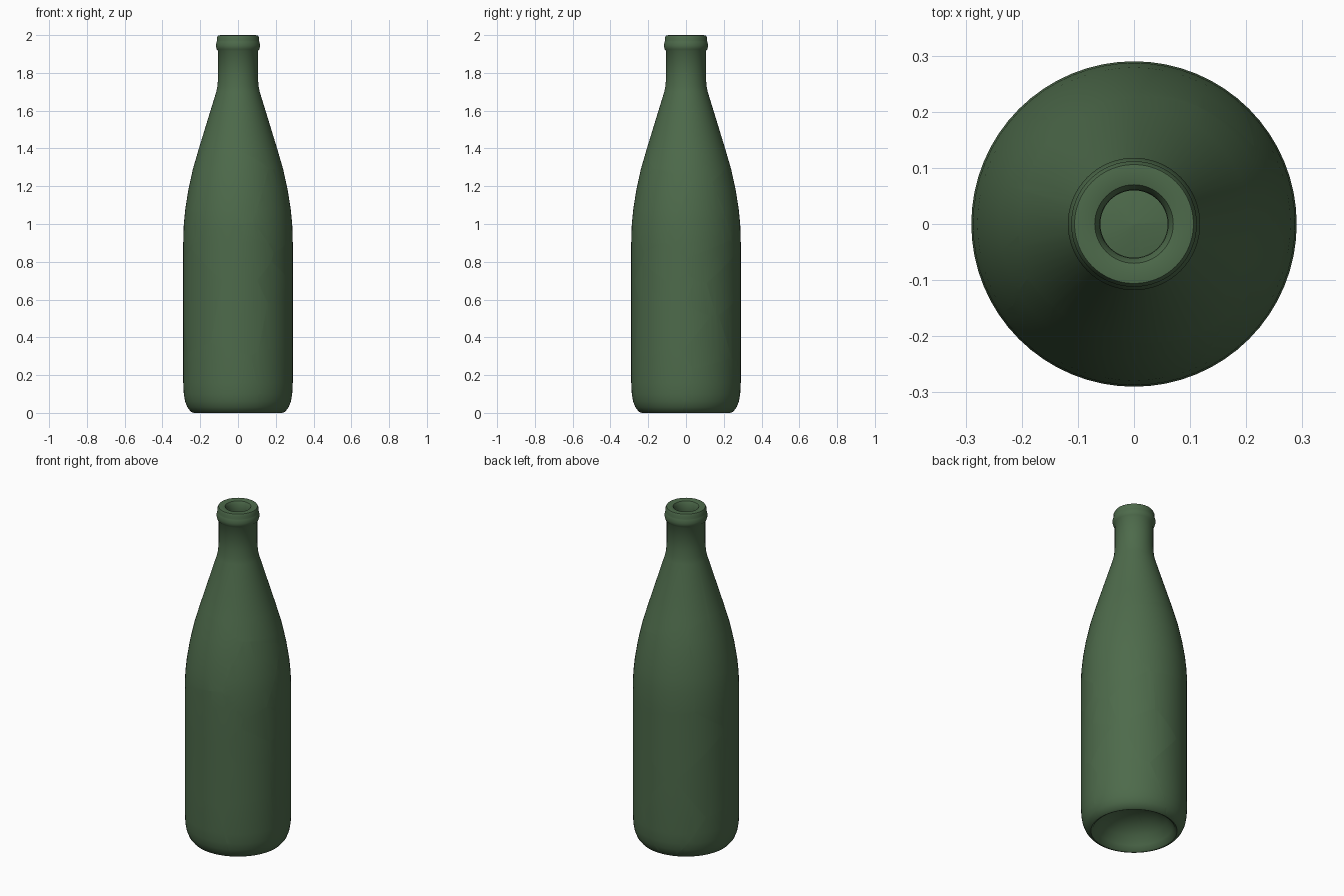
import bpy, bmesh, math
from mathutils import Vector

if "Cube" in bpy.data.objects:
    bpy.data.objects.remove(bpy.data.objects["Cube"])

# glass colour
glass = bpy.data.materials.new("green_glass")
glass.diffuse_color = (0.075, 0.145, 0.07, 1)
glass.use_nodes = True
glass.node_tree.nodes["Principled BSDF"].inputs["Base Color"].default_value = glass.diffuse_color

# half section (radius, z): punt, outer wall, lip, inner wall, inner floor
PROFILE = [
    (0, .14), (.07, .134), (.13, .112), (.18, .075), (.21, .03), (.225, .005),
    (.235, 0), (.25, .007), (.268, .03), (.28, .06), (.287, .1), (.29, .16),
    (.29, .9), (.287, 1.0), (.279, 1.08), (.263, 1.18), (.239, 1.29),
    (.207, 1.4), (.115, 1.7), (.109, 1.73), (.105, 1.78), (.105, 1.915),
    (.113, 1.925), (.118, 1.945), (.113, 1.965), (.111, 1.97), (.112, 1.985),
    (.106, 1.998), (.088, 2.0), (.07, 1.996), (.061, 1.98), (.06, 1.95),
    (.06, 1.73), (.07, 1.68), (.162, 1.39), (.195, 1.27), (.225, 1.12),
    (.245, .95), (.245, .2), (.235, .15), (.21, .135), (.15, .155),
    (.08, .178), (0, .185)]


def lathe(profile, steps):
    bm = bmesh.new()
    verts = [bm.verts.new((r, 0, z)) for r, z in profile]
    edges = [bm.edges.new(p) for p in zip(verts, verts[1:])]
    bmesh.ops.spin(bm, geom=verts + edges, cent=(0, 0, 0), axis=(0, 0, 1),
                   angle=2 * math.pi, steps=steps)
    bmesh.ops.remove_doubles(bm, verts=bm.verts[:], dist=1e-5)
    bmesh.ops.recalc_face_normals(bm, faces=bm.faces[:])
    return bm


def carve(source, seed, others):
    """Keep the part of the bottle nearest to this seed, capping each cut."""
    bm = source.copy()
    for o in sorted(others, key=lambda p: (p - seed).length):
        if not bm.faces:
            break
        cut = bmesh.ops.bisect_plane(
            bm, geom=bm.verts[:] + bm.edges[:] + bm.faces[:], dist=1e-6,
            plane_co=(seed + o) / 2, plane_no=o - seed, clear_outer=True)
        rim = [e for e in cut["geom_cut"]
               if isinstance(e, bmesh.types.BMEdge) and e.is_boundary]
        if rim:
            bmesh.ops.triangle_fill(bm, edges=rim, use_beauty=True,
                                    normal=(o - seed).normalized())
    return bm


# shard centres as (angle, height), densest around the impact on the right side
SEEDS = [
    (8, .92), (-42, 1.02), (-18, .76), (20, .77), (-5, .65), (12, .62),
    (38, .66), (-32, .66), (0, .49), (-36, .48), (28, .38), (62, .45),
    (-30, .22), (40, .15), (-97, 1.12), (-85, .87), (-85, .53), (-140, .58),
    (-112, .14), (170, 1.07), (95, 1.05), (108, .68), (155, .45), (105, .28),
    (170, .08)]
points = [Vector((.27 * math.cos(math.radians(a)),
                  .27 * math.sin(math.radians(a)), z)) for a, z in SEEDS]
points.append(Vector((.12, .01, 1.5)))      # whole neck stays in one piece

bottle = lathe(PROFILE, 64)
for i, p in enumerate(points):
    bm = carve(bottle, p, points[:i] + points[i + 1:])
    name = "bottle_neck" if i == len(points) - 1 else f"bottle_shard_{i + 1:02d}"
    if bm.faces:
        bmesh.ops.recalc_face_normals(bm, faces=bm.faces[:])
        mesh = bpy.data.meshes.new(name)
        bm.to_mesh(mesh)
        mesh.materials.append(glass)
        ob = bpy.data.objects.new(name, mesh)
        bpy.context.collection.objects.link(ob)
        ob.select_set(True)
        bpy.context.view_layer.objects.active = ob
    bm.free()
bottle.free()
bpy.ops.object.shade_smooth_by_angle(angle=math.radians(40))
